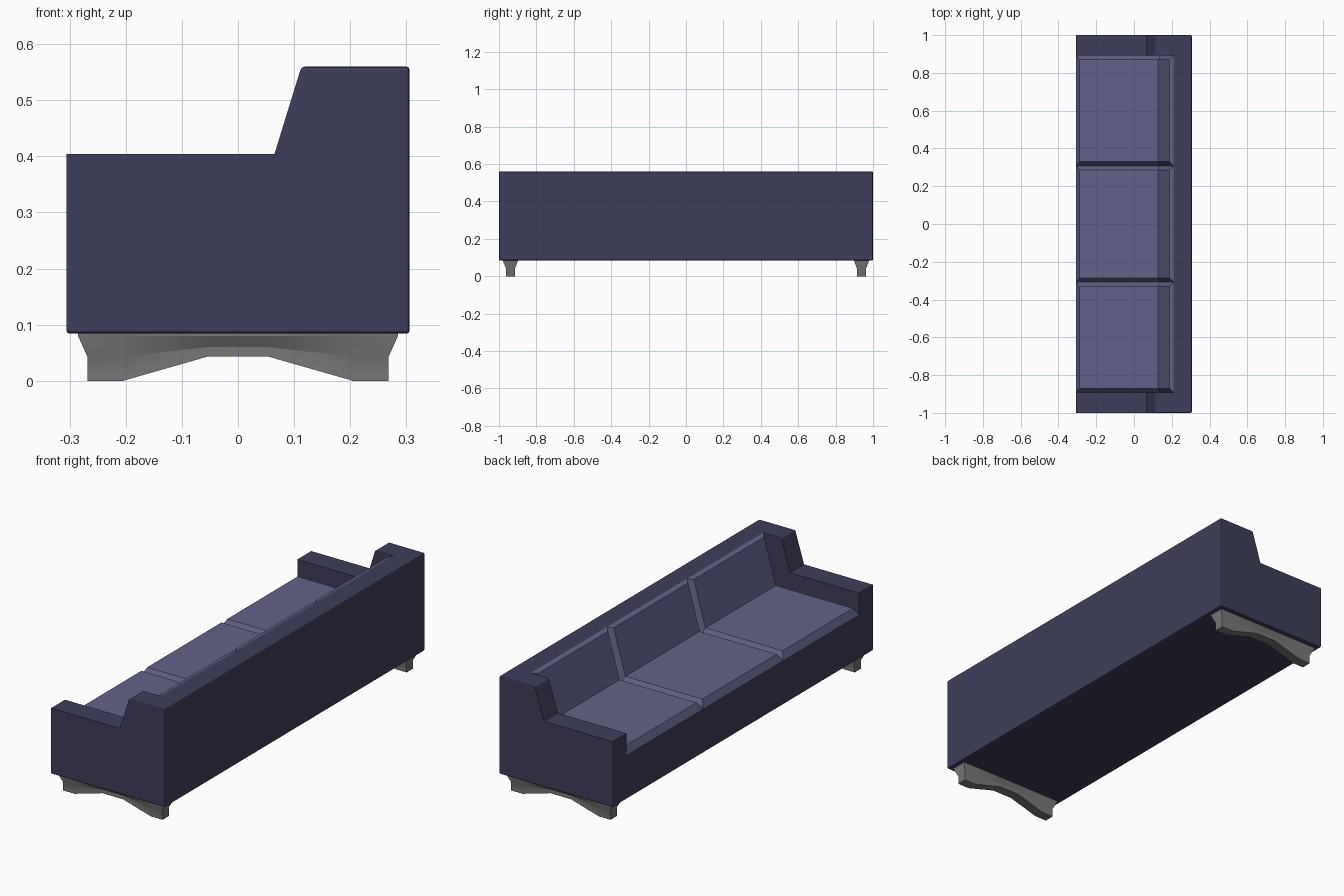
import bpy, bmesh

if "Cube" in bpy.data.objects:
    bpy.data.objects.remove(bpy.data.objects["Cube"])


def material(name, rgb):
    m = bpy.data.materials.new(name)
    m.diffuse_color = (*rgb, 1)
    m.use_nodes = True
    m.node_tree.nodes["Principled BSDF"].inputs["Base Color"].default_value = m.diffuse_color
    return m


frame_mat = material("dark_fabric", (0.048, 0.048, 0.103))
cushion_mat = material("light_fabric", (0.119, 0.123, 0.255))
leg_mat = material("grey_leg", (0.19, 0.19, 0.19))


def loft(name, rings, mat=None, round_edge=None):
    """Closed solid through a list of equal-length rings, optionally rounding chosen edges."""
    bm = bmesh.new()
    loops = [[bm.verts.new(p) for p in r] for r in rings]
    n = len(loops[0])
    for a, b in zip(loops, loops[1:]):
        for i in range(n):
            j = (i + 1) % n
            bm.faces.new((a[i], a[j], b[j], b[i]))
    bm.faces.new(loops[0])
    bm.faces.new(loops[-1])
    bmesh.ops.recalc_face_normals(bm, faces=bm.faces)
    if round_edge:
        edges = [e for e in bm.edges if round_edge(e)]
        bmesh.ops.bevel(bm, geom=edges, offset=0.006, segments=2, profile=0.5, affect='EDGES')
    me = bpy.data.meshes.new(name)
    bm.to_mesh(me)
    bm.free()
    ob = bpy.data.objects.new(name, me)
    bpy.context.collection.objects.link(ob)
    if mat:
        me.materials.append(mat)
    return ob


def extrude_y(name, profile, half, mat=None, round_edge=None):
    return loft(name, [[(x, y, z) for x, z in profile] for y in (-half, half)], mat, round_edge)


def activate(ob):
    bpy.ops.object.select_all(action='DESELECT')
    ob.select_set(True)
    bpy.context.view_layer.objects.active = ob


# Frame: stepped side profile, rounded along bottom and back, seat space cut out between the arms
frame = extrude_y("sofa_frame", [(-0.306, 0.084), (0.306, 0.084), (0.306, 0.56), (0.113, 0.56),
                                 (0.065, 0.404), (-0.306, 0.404)], 1.0, frame_mat,
                  lambda e: all(v.co.z < 0.1 or v.co.z > 0.5 for v in e.verts))
cutter = extrude_y("seat_space_cutter", [(-0.5, 0.30), (0.138, 0.30), (0.21, 0.56),
                                         (0.2488, 0.70), (-0.5, 0.70)], 0.893)
cutter.hide_render = True
cut = frame.modifiers.new("seat_cut", 'BOOLEAN')
cut.object = cutter
cut.solver = 'EXACT'
activate(frame)
bpy.ops.object.modifier_apply(modifier="seat_cut")
bpy.data.objects.remove(cutter)

# Seat and back cushions: tapered pads, V grooves between them
inset = 0.022
for i, (y0, y1) in enumerate([(-0.893, -0.308), (-0.308, 0.308), (0.308, 0.893)], 1):
    def pad(name, base, face):
        rings = []
        for (a, b), d in ((base, 0), (face, inset)):
            rings.append([(a[0], y0 + d, a[1]), (b[0], y0 + d, b[1]),
                          (b[0], y1 - d, b[1]), (a[0], y1 - d, a[1])])
        loft(name, rings, cushion_mat)

    pad(f"seat_cushion_{i}", ((-0.306, 0.30), (0.138, 0.30)), ((-0.289, 0.334), (0.147, 0.334)))
    pad(f"back_cushion_{i}", ((0.1386, 0.302), (0.21, 0.56)), ((0.1175, 0.302), (0.189, 0.553)))

# Legs: arched sled feet with flared tops, one under each arm
# half stations: x at foot, x at top, underside z, flare start z
half = [(-0.268, -0.285, 0.0, 0.042), (-0.205, -0.205, 0.0, 0.043), (-0.055, -0.055, 0.043, 0.06)]
stations = half + [(-a, -b, c, d) for a, b, c, d in reversed(half)]
for side, yc in (("left", -0.9385), ("right", 0.9385)):
    rings = []
    for xf, xt, zb, zf in stations:
        prof = [(xf, 0.0245, zb), (xf, 0.0245, zf), (xt, 0.039, 0.08), (xt, 0.039, 0.086)]
        rings.append([(x, yc + w, z) for x, w, z in prof] +
                     [(x, yc - w, z) for x, w, z in reversed(prof)])
    leg = loft(f"{side}_leg", rings, leg_mat)
    activate(leg)
    bpy.ops.object.shade_smooth_by_angle(angle=0.4)
